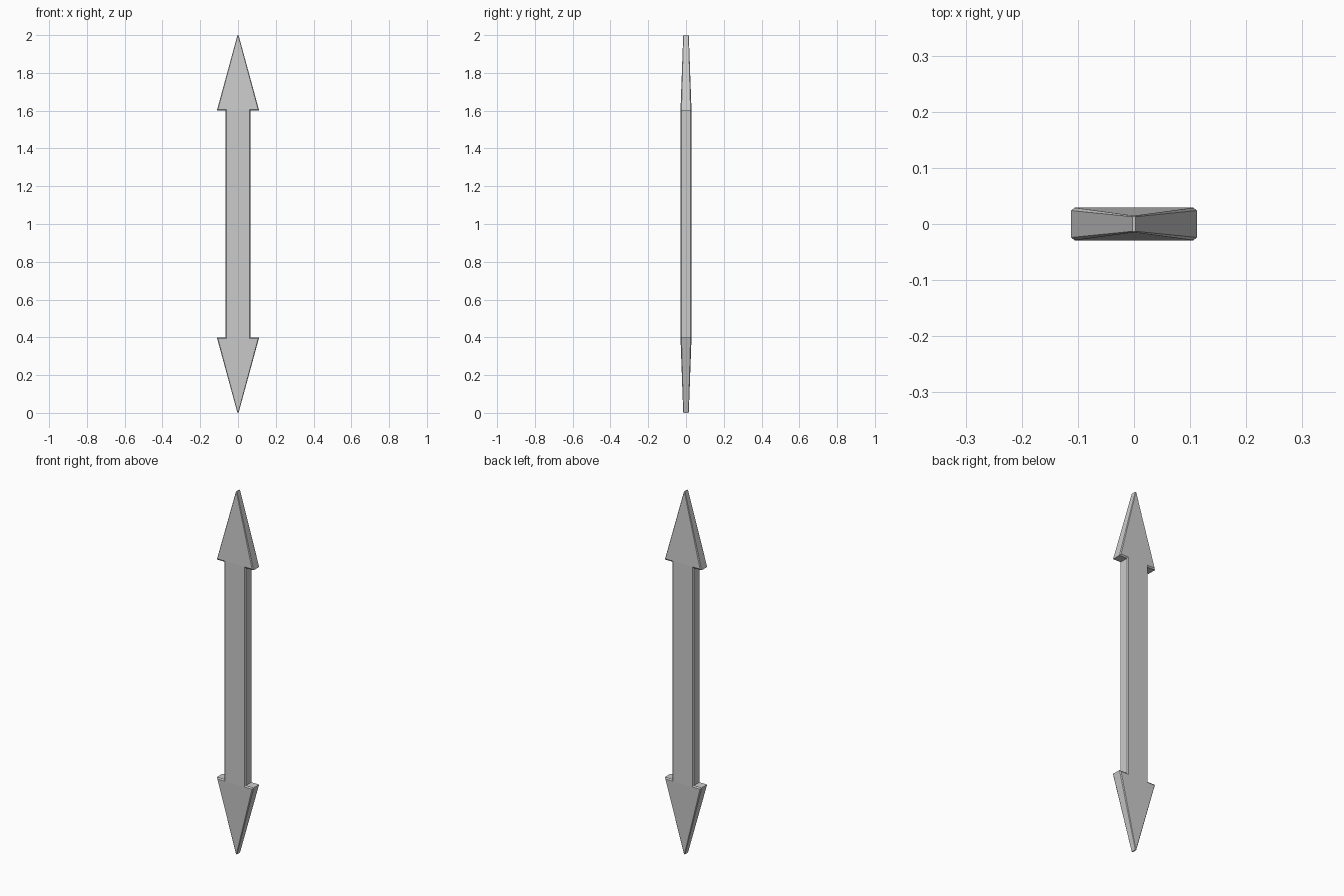
import bpy, bmesh

if "Cube" in bpy.data.objects:
    bpy.data.objects.remove(bpy.data.objects["Cube"])

# Right half of the upper head and shaft, top to middle: (x, z above centre, half thickness)
FACE = [(0.002, 0.994, 0.0150), (0.106, 0.607, 0.029), (0.060, 0.607, 0.029)]   # flat front/back
EDGE = [(0.003, 1.000, 0.0130), (0.112, 0.600, 0.024), (0.065, 0.600, 0.024)]   # outer side wall


def full_loop(quarter):
    """Mirror a quarter outline into a closed loop round the double arrow."""
    right = quarter + [(x, -z, y) for x, z, y in reversed(quarter)]
    return right + [(-x, z, y) for x, z, y in reversed(right)]


bm = bmesh.new()


def ring(quarter, side):
    return [bm.verts.new((x, side * y, z + 1.0)) for x, z, y in full_loop(quarter)]


# Four outlines from front to back: face, chamfer edge, chamfer edge, face
rings = [ring(FACE, -1), ring(EDGE, -1), ring(EDGE, 1), ring(FACE, 1)]
n = len(rings[0])

# Chamfers and side walls
for a, b in zip(rings, rings[1:]):
    for i in range(n):
        j = (i + 1) % n
        bm.faces.new((a[i], a[j], b[j], b[i]))

# Tapered heads and flat shaft on the front and back
for r in (rings[0], rings[3]):
    bm.faces.new((r[0], r[1], r[2], r[9], r[10], r[11]))
    bm.faces.new((r[2], r[3], r[8], r[9]))
    bm.faces.new((r[3], r[4], r[5], r[6], r[7], r[8]))

bmesh.ops.recalc_face_normals(bm, faces=bm.faces)
mesh = bpy.data.meshes.new("double_arrow")
bm.to_mesh(mesh)
bm.free()
bpy.context.collection.objects.link(bpy.data.objects.new("double_arrow", mesh))
